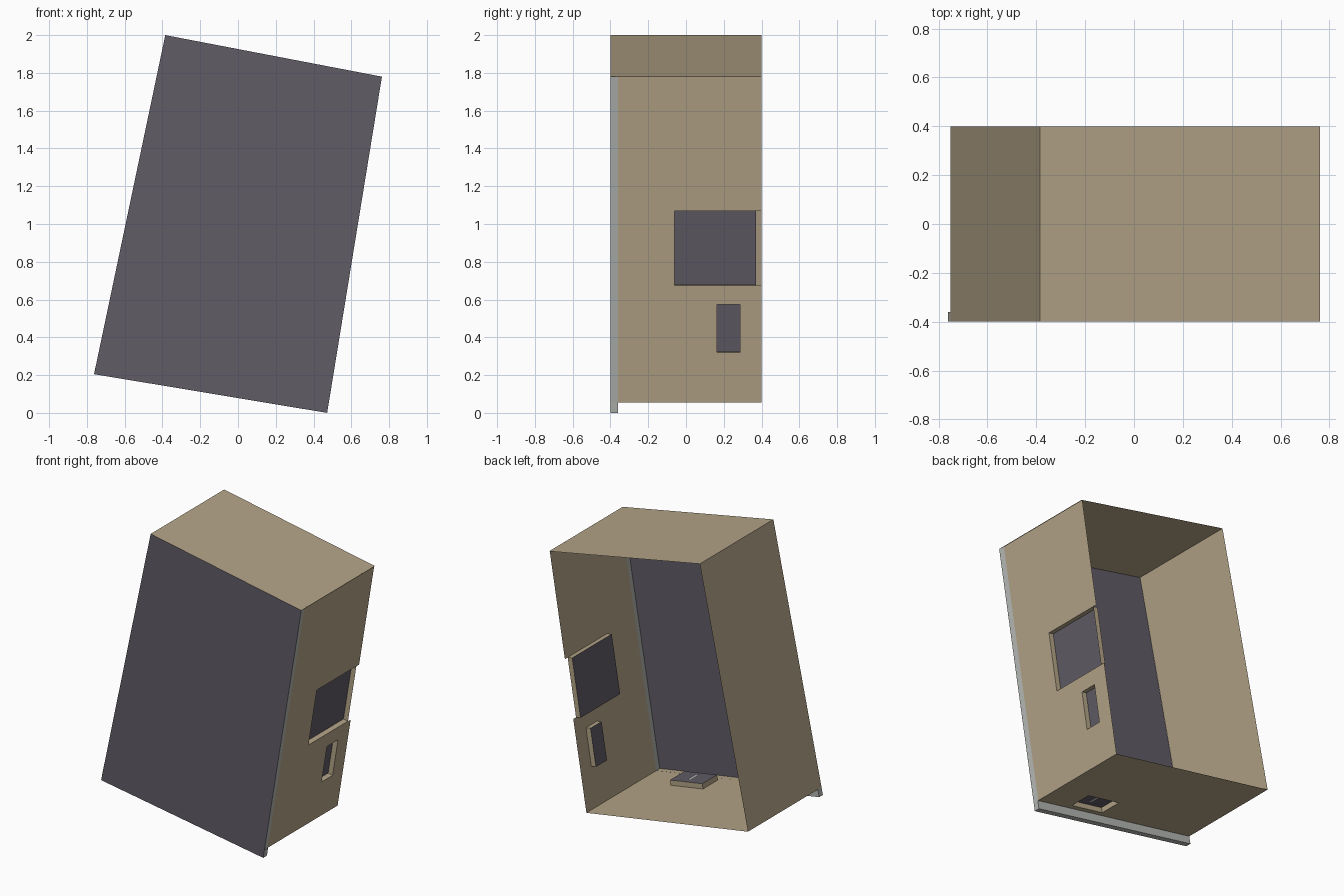
import bpy, bmesh
from mathutils import Vector

if "Cube" in bpy.data.objects:
    bpy.data.objects.remove(bpy.data.objects["Cube"])


def srgb(r, g, b):
    return [((c / 255 + 0.055) / 1.055) ** 2.4 for c in (r, g, b)] + [1]


def material(name, rgb):
    m = bpy.data.materials.new(name)
    m.diffuse_color = srgb(*rgb)
    m.use_nodes = True
    m.node_tree.nodes["Principled BSDF"].inputs["Base Color"].default_value = m.diffuse_color
    return m


TAN = material("tan_casing", (180, 164, 136))
DARK = material("dark_panel", (96, 92, 102))
GREY = material("light_grey_trim", (180, 183, 178))

# Outline corners (x, z): front face, and the casing's raised lower edge
TL, TR = (-0.385, 2.0), (0.762, 1.78)
BR, BL = (0.472, 0.0), (-0.762, 0.205)
CBR, CBL = (0.481, 0.056), (-0.752, 0.255)
TR_IN, CBR_IN = (0.757, 1.781), (0.478, 0.056)
F, M, B = -0.4, -0.36, 0.4          # front, trim back, casing back (y)


def quad(bm, pts, out, mat=0):
    """Add a quad whose normal faces the given direction."""
    pts = [Vector(p) for p in pts]
    if (pts[1] - pts[0]).cross(pts[2] - pts[0]).dot(Vector(out)) < 0:
        pts.reverse()
    f = bm.faces.new([bm.verts.new(p) for p in pts])
    f.material_index = mat


def finish(name, bm, *mats):
    bmesh.ops.remove_doubles(bm, verts=bm.verts, dist=0.0001)
    me = bpy.data.meshes.new(name)
    bm.to_mesh(me)
    bm.free()
    for m in mats:
        me.materials.append(m)
    ob = bpy.data.objects.new(name, me)
    bpy.context.collection.objects.link(ob)
    return ob


def frame(a, b):
    """Point lookup (fraction, y, depth) and inward normal of a wall."""
    a, b = Vector((a[0], 0, a[1])), Vector((b[0], 0, b[1]))
    d = (b - a).normalized()
    n = Vector((-d.z, 0, d.x))
    return (lambda s, y, h=0: a.lerp(b, s) + Vector((0, y, 0)) + n * h), n


def wall(name, a, b, y0, y1, holes=()):
    """Sheet wall with rectangular holes (s0, s1, y0, y1)."""
    p, n = frame(a, b)
    ss = sorted({0, 1, *[v for h in holes for v in h[:2]]})
    ys = sorted({y0, y1, *[v for h in holes for v in h[2:]]})
    bm = bmesh.new()
    for s, t in zip(ss, ss[1:]):
        for u, v in zip(ys, ys[1:]):
            ms, my = (s + t) / 2, (u + v) / 2
            if any(h[0] < ms < h[1] and h[2] < my < h[3] for h in holes):
                continue
            quad(bm, [p(s, u), p(t, u), p(t, v), p(s, v)], -n)
    return finish(name, bm, TAN)


def recess(name, a, b, s0, s1, y0, y1, depth=0.035):
    """Shallow tan-sided tray with a dark floor, set into a wall."""
    p, n = frame(a, b)
    rim = [(s0, y0), (s1, y0), (s1, y1), (s0, y1)]
    mid = p((s0 + s1) / 2, (y0 + y1) / 2)
    bm = bmesh.new()
    for q, r in zip(rim, rim[1:] + rim[:1]):
        pts = [p(*q), p(*r), p(*r, depth), p(*q, depth)]
        quad(bm, pts, mid - (pts[0] + pts[1]) / 2)
    quad(bm, [p(*q, depth) for q in rim], -n, 1)
    return finish(name, bm, TAN, DARK)


# Casing: four walls, open at the back
zs = lambda z: (z - CBR_IN[1]) / (TR_IN[1] - CBR_IN[1])
big = (zs(0.675), zs(1.07), -0.06, 0.37)
small = (zs(0.32), zs(0.575), 0.165, 0.285)
floor_hole = (0.6, 0.8, -0.325, -0.165)
wall("casing_top", TR, TL, F, B)
wall("casing_left", TL, CBL, F, B)
wall("casing_bottom", CBL, CBR_IN, F, B, [floor_hole])
wall("casing_right", CBR_IN, TR_IN, M, B, [(*big[:3], B), small])

# Recessed panels
recess("large_side_panel", CBR_IN, TR_IN, *big)
recess("small_side_panel", CBR_IN, TR_IN, *small)
recess("bottom_panel", CBL, CBR_IN, *floor_hole)

# Small divider across the bottom panel
p, n = frame(CBL, CBR_IN)
bm = bmesh.new()
for h, out in ((0.031, -n), (0.039, n)):
    quad(bm, [p(0.69, -0.29, h), p(0.71, -0.29, h),
              p(0.71, -0.20, h), p(0.69, -0.20, h)], out)
finish("bottom_panel_divider", bm, GREY)

# Dark front screen
bm = bmesh.new()
quad(bm, [(x, F, z) for x, z in (BL, BR, TR, TL)], (0, -1, 0))
finish("front_screen", bm, DARK)

# Grey trim strip along the right front edge
bm = bmesh.new()
quad(bm, [(CBR[0], F, CBR[1]), (TR[0], F, TR[1]),
          (TR_IN[0], M, TR_IN[1]), (CBR_IN[0], M, CBR_IN[1])], (1, 0, 0))
finish("right_trim", bm, GREY)

# Grey lip hanging below the casing
bm = bmesh.new()
low = [BL, BR, CBR, CBL]
quad(bm, [(x, M, z) for x, z in low], (0, 1, 0))
for i, out in ((0, (0, 0, -1)), (1, (1, 0, 0)), (3, (-1, 0, 0))):
    (x0, z0), (x1, z1) = low[i], low[(i + 1) % 4]
    quad(bm, [(x0, F, z0), (x1, F, z1), (x1, M, z1), (x0, M, z0)], out)
finish("bottom_lip", bm, GREY)
